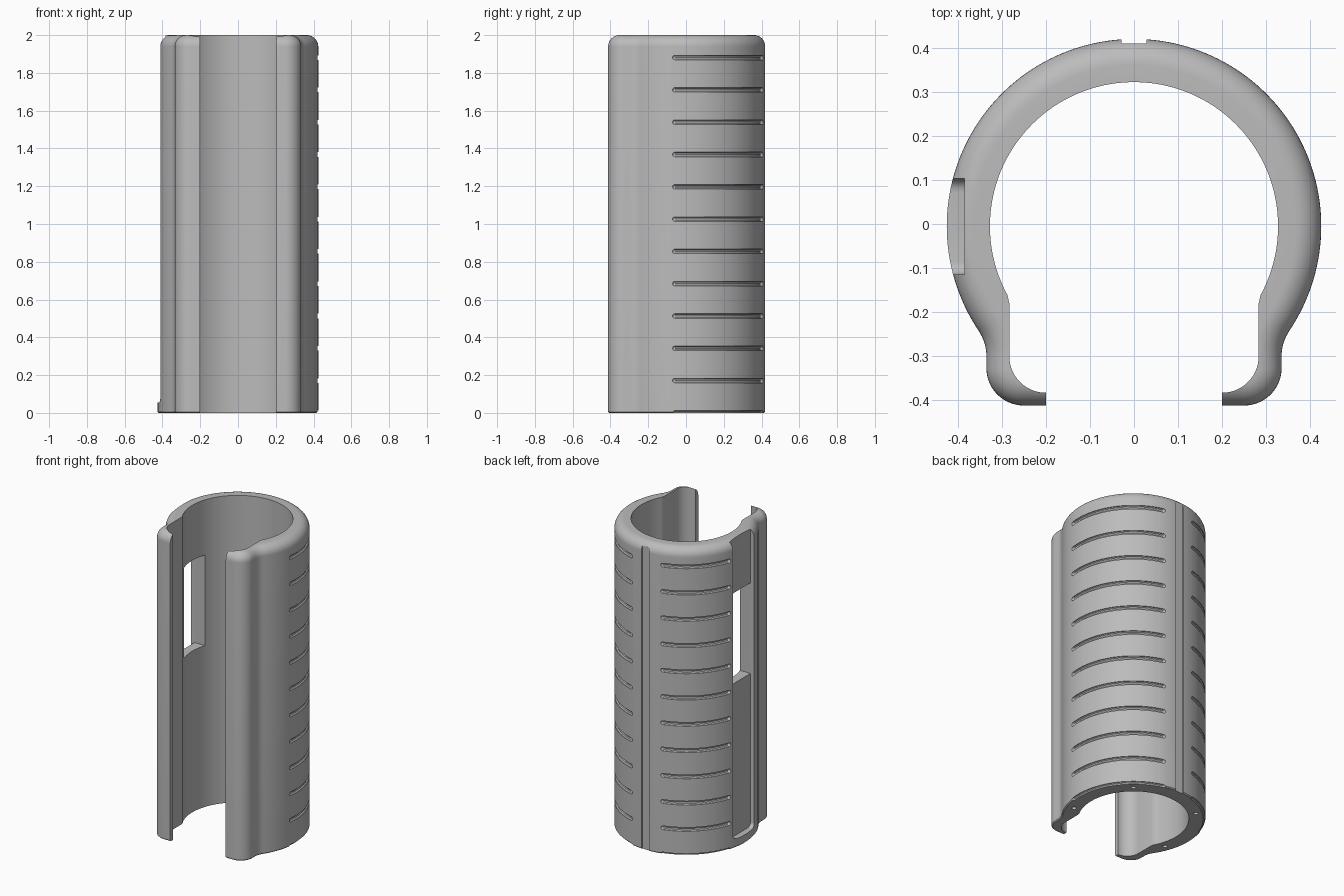
import bpy
import bmesh
from math import sin, cos, pi, radians, hypot

cube = bpy.data.objects.get("Cube")
if cube:
    bpy.data.objects.remove(cube, do_unlink=True)

H = 2.0            # height
CY = -0.005        # centre of the round wall in y
R_OUT, R_IN = 0.425, 0.327
ROUND = 0.06       # top rim rounding

grey = bpy.data.materials.new("plain grey")
grey.use_nodes = True
grey.diffuse_color = (0.5, 0.5, 0.5, 1)
grey.node_tree.nodes["Principled BSDF"].inputs["Base Color"].default_value = (0.5, 0.5, 0.5, 1)


def arc(cx, cy, r, a0, a1, n):
    angles = [radians(a0 + (a1 - a0) * i / n) for i in range(n + 1)]
    return [(cx + r * cos(a), cy + r * sin(a)) for a in angles]


def mirrored(half):
    """Complete a half outline that ends on the x = 0 line."""
    return half + [(-x, y) for x, y in reversed(half[:-1])]


def inset(points, d):
    result = []
    for i, (x, y) in enumerate(points):
        x0, y0 = points[i - 1]
        x1, y1 = points[(i + 1) % len(points)]
        tx, ty = x1 - x0, y1 - y0
        length = hypot(tx, ty)
        result.append((x - d * ty / length, y + d * tx / length))
    return result


def loft(bm, rings):
    """Skin closed rings of 3D points and cap both ends."""
    rows = [[bm.verts.new(p) for p in ring] for ring in rings]
    n = len(rows[0])
    for a, b in zip(rows, rows[1:]):
        for i in range(n):
            j = (i + 1) % n
            bm.faces.new((a[i], a[j], b[j], b[i]))
    bm.faces.new(rows[0][::-1])
    bm.faces.new(rows[-1])


def prism(bm, outline, z0, z1):
    loft(bm, [[(x, y, z) for x, y in outline] for z in (z0, z1)])


def box(bm, x0, x1, y0, y1, z0, z1):
    prism(bm, [(x0, y0), (x1, y0), (x1, y1), (x0, y1)], z0, z1)


def groove(bm, z, a0, a1, r=0.013, steps=24):
    """Curved round-ended tool that follows the outside of the wall."""
    cap = math_cap = r / R_OUT
    start, end = radians(a0), radians(a1)
    stations = [(start + cap * (1 - cos(t)), max(sin(t), 0.05))
                for t in (0, pi / 6, pi / 3)]
    first, last = start + cap, end - cap
    stations += [(first + (last - first) * i / steps, 1) for i in range(steps + 1)]
    stations += [(end - math_cap * (1 - cos(t)), max(sin(t), 0.05))
                 for t in (pi / 3, pi / 6, 0)]
    rings = []
    for a, s in stations:
        ring = []
        for k in range(10):
            t = 2 * pi * k / 10
            rad = R_OUT + r * s * cos(t)
            ring.append((rad * cos(a), CY + rad * sin(a), z + r * s * sin(t)))
        rings.append(ring)
    loft(bm, rings)


def make(name, bm):
    bmesh.ops.recalc_face_normals(bm, faces=bm.faces)
    mesh = bpy.data.meshes.new(name)
    bm.to_mesh(mesh)
    bm.free()
    obj = bpy.data.objects.new(name, mesh)
    mesh.materials.append(grey)
    bpy.context.collection.objects.link(obj)
    return obj


# Outer outline: front lip, corner, waist fillet, round wall
outer = mirrored([(0.2, -0.412)]
                 + arc(0.25, -0.327, 0.085, -90, 0, 14)
                 + arc(0.438, -0.30, 0.103, 180, 146, 8)
                 + arc(0, CY, R_OUT, -33, 90, 60))

# Solid body with a rounded top rim and a fine bottom chamfer
levels = [(0.006, 0), (0, 0.006)]
levels += [(ROUND * (1 - cos(t)), H - ROUND + ROUND * sin(t))
           for t in (radians(9 * i) for i in range(11))]
bm = bmesh.new()
loft(bm, [[(x, y, z) for x, y in inset(outer, d)] for d, z in levels])
body = make("split_sleeve", bm)

# Cavity with the open front slot
cavity = mirrored([(0.2, -0.6)]
                  + arc(0.2, -0.3, 0.083, -90, 0, 14)
                  + [(0.283, -0.18)]
                  + arc(0, CY, R_IN, -28.5, 90, 60))
bm = bmesh.new()
prism(bm, cavity, -0.1, H + 0.1)
cavity_tool = make("cavity_cutter", bm)

# Surface details: side pocket, back channel, grip grooves, bottom holes
bm = bmesh.new()
y0, y1, zb, rc = -0.115, 0.103, 0.055, 0.03
pocket = (arc(y0 + rc, zb + rc, rc, 180, 270, 6)
          + arc(y1 - rc, zb + rc, rc, 270, 360, 6)
          + [(y1, H + 0.1), (y0, H + 0.1)])
loft(bm, [[(x, y, z) for y, z in pocket] for x in (-0.6, -0.385)])
box(bm, -0.028, 0.028, 0.41, 0.6, -0.1, H + 0.1)
for i in range(12):
    z = 0.171 * i
    groove(bm, z, -9, 76.5)
    groove(bm, z, 104, 163)
for a in (-20, 50, 130, 200):
    t = radians(a)
    prism(bm, arc(0.373 * cos(t), CY + 0.373 * sin(t), 0.014, 0, 345, 23), -0.05, 0.04)
detail_tool = make("detail_cutter", bm)

# Window through the pocket floor
bm = bmesh.new()
box(bm, -0.6, -0.2, y0 + 0.001, y1 - 0.001, 1.05, 1.64)
window_tool = make("window_cutter", bm)

bpy.ops.object.select_all(action='DESELECT')
bpy.context.view_layer.objects.active = body
body.select_set(True)
for tool in (cavity_tool, detail_tool, window_tool):
    tool.hide_render = True
    mod = body.modifiers.new(tool.name, 'BOOLEAN')
    mod.operation = 'DIFFERENCE'
    mod.solver = 'EXACT'
    mod.object = tool
    bpy.ops.object.modifier_apply(modifier=mod.name)
    bpy.data.objects.remove(tool, do_unlink=True)

bpy.ops.object.shade_smooth_by_angle(angle=radians(30))
